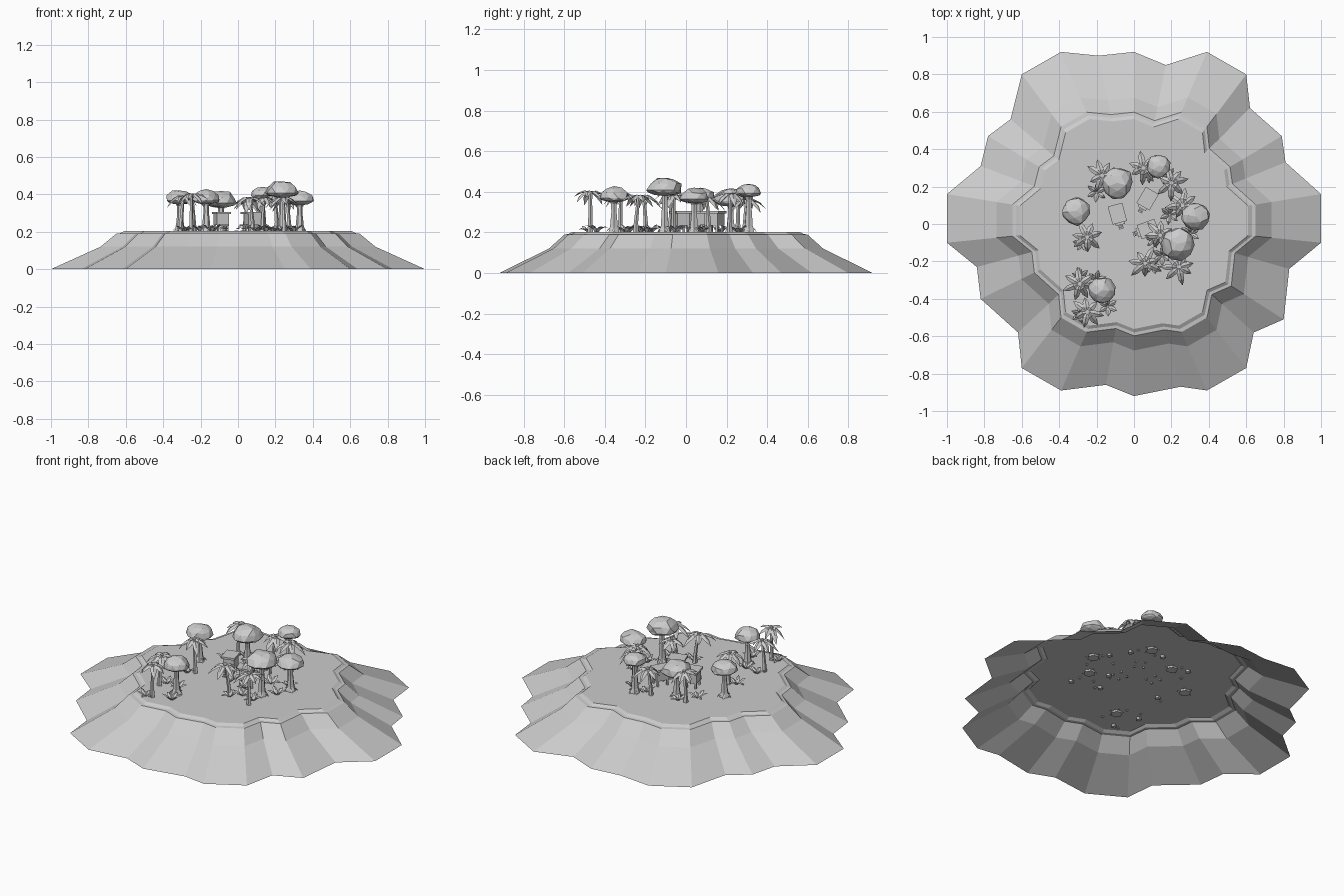
import bpy, bmesh, math, random
from math import sin, cos, pi, radians
from mathutils import Vector, Matrix

random.seed(4)
old = bpy.data.objects.get("Cube")
if old:
    bpy.data.objects.remove(old)

stone = bpy.data.materials.new("pale grey")
stone.use_nodes = True
GREY = (0.6, 0.6, 0.6, 1)
stone.diffuse_color = GREY
stone.node_tree.nodes["Principled BSDF"].inputs["Base Color"].default_value = GREY
GROUND = 0.2


def finish(name, bm):
    mesh = bpy.data.meshes.new(name)
    bm.to_mesh(mesh)
    bm.free()
    mesh.materials.append(stone)
    obj = bpy.data.objects.new(name, mesh)
    bpy.context.collection.objects.link(obj)
    return obj


def bridge(bm, low, high):
    n = len(low)
    for i in range(n):
        j = (i + 1) % n
        bm.faces.new((low[i], low[j], high[j], high[i]))


# Island: scalloped outline lofted inward, open underneath
OUTLINE = [(1, .16), (1, -.1), (.83, -.24), (.8, -.51), (.64, -.58), (.6, -.77),
           (.39, -.89), (.25, -.87), (0, -.92), (-.15, -.86), (-.39, -.89),
           (-.6, -.77), (-.62, -.58), (-.82, -.4), (-.84, -.23), (-1, -.1),
           (-1, .16), (-.82, .31), (-.78, .47), (-.66, .56), (-.6, .8),
           (-.39, .92), (-.19, .9), (0, .92), (.17, .85), (.39, .92),
           (.6, .8), (.62, .62), (.79, .47), (.81, .33)]
RINGS = [(1, 0), (.735, .12), (.65, .19), (.63, .192), (.61, GROUND + .003)]


def island():
    bm = bmesh.new()
    loops = [[bm.verts.new((x * s, y * s, z)) for x, y in reversed(OUTLINE)]
             for s, z in RINGS]
    for low, high in zip(loops, loops[1:]):
        bridge(bm, low, high)
    bm.faces.new(loops[-1])
    finish("island_ground", bm)


def add_trunk(bm, x, y, rings, sides=6, lean=(0, 0)):
    loops = []
    z0, z1 = rings[0][1], rings[-1][1]
    for r, z in rings:
        t = ((z - z0) / (z1 - z0)) ** 2
        loops.append([bm.verts.new((x + lean[0] * t + r * cos(2 * pi * k / sides),
                                    y + lean[1] * t + r * sin(2 * pi * k / sides), z))
                      for k in range(sides)])
    for low, high in zip(loops, loops[1:]):
        bridge(bm, low, high)
    bm.faces.new(loops[-1])
    bm.faces.new(loops[0][::-1])


def add_leaf(bm, origin, angle, length, width, rise, droop):
    # Folded blade: raised midrib with two sagging sides
    out = Vector((cos(angle), sin(angle), 0))
    side = Vector((-out.y, out.x, 0))
    rows = []
    for t, w in ((0, .25), (.35, .9), (.7, .8), (1, .05)):
        mid = origin + out * length * t + Vector((0, 0, rise * t - droop * t * t))
        edge = side * width * w
        sag = Vector((0, 0, -width * w * .5))
        rows.append([bm.verts.new(p) for p in (mid + edge + sag, mid, mid - edge + sag)])
    for a, b in zip(rows, rows[1:]):
        for k in (0, 1):
            bm.faces.new((a[k], a[k + 1], b[k + 1], b[k]))


# Broad trees: flared trunk, branches and a faceted cap
def broad_tree(i, x, y, r, top):
    bm = bmesh.new()
    crown = top - r * .8
    add_trunk(bm, x, y, [(.034, GROUND - .01), (.022, GROUND + .03), (.015, crown - .07),
                         (.016, crown - .03), (.04, crown + .01)])
    for k in range(5):
        a = 2 * pi * k / 5 + i
        add_leaf(bm, Vector((x, y, GROUND + .035)), a, .045, .008, 0, .04)
    finish(f"broad_tree_trunk_{i}", bm)

    bm = bmesh.new()
    bmesh.ops.create_icosphere(bm, subdivisions=2, radius=1)
    for v in bm.verts:
        v.co *= random.uniform(.9, 1.06)
        v.co.z *= .75 if v.co.z > 0 else .3
    bmesh.ops.transform(bm, verts=bm.verts, matrix=Matrix.Translation((x, y, crown))
                        @ Matrix.Rotation(i, 4, 'Z') @ Matrix.Scale(r, 4))
    finish(f"broad_tree_crown_{i}", bm)


# Palms: slim leaning trunk with drooping fronds
def palm(i, x, y, top):
    bm = bmesh.new()
    lean = (random.uniform(-.02, .02), random.uniform(-.02, .02))
    add_trunk(bm, x - lean[0], y - lean[1],
              [(.016, GROUND - .01), (.011, GROUND + .05), (.009, top - .06),
               (.011, top - .015)], 5, lean)
    finish(f"palm_trunk_{i}", bm)
    bm = bmesh.new()
    for k in range(7):
        a = 2 * pi * k / 7 + i + random.uniform(-.15, .15)
        add_leaf(bm, Vector((x, y, top - .02)), a, random.uniform(.07, .1), .019,
                 .045, random.uniform(.07, .11))
    finish(f"palm_fronds_{i}", bm)


# Ground plants: low rosettes of short leaves
def shrub(i, x, y, size):
    bm = bmesh.new()
    for k in range(6):
        add_leaf(bm, Vector((x, y, GROUND - .003)), 2 * pi * k / 6 + i, size, size * .25,
                 size * 1.6, size * random.uniform(.8, 1.3))
    finish(f"shrub_{i}", bm)


def add_box(bm, centre, size):
    bmesh.ops.create_cube(bm, size=1, matrix=Matrix.Translation(centre)
                          @ Matrix.Diagonal((*size, 1)))


# Huts: raised box on posts with an overhanging roof and porch
def hut(i, x, y, turn):
    bm = bmesh.new()
    add_box(bm, (0, 0, .065), (.065, .075, .06))
    add_box(bm, (0, -.005, .1), (.08, .1, .012))
    add_box(bm, (0, -.05, .035), (.05, .035, .01))
    for sx in (-1, 1):
        for sy in (-1, 1):
            add_box(bm, (sx * .026, sy * .03, .02), (.01, .01, .05))
    for k in range(3):
        add_box(bm, (0, -.075 - k * .01, .026 - k * .009), (.025, .009, .005))
    bmesh.ops.transform(bm, verts=bm.verts, matrix=Matrix.Translation((x, y, GROUND))
                        @ Matrix.Rotation(radians(turn), 4, 'Z'))
    finish(f"hut_{i}", bm)


island()

for i, spec in enumerate([(.13, .31, .065, .445), (-.09, .22, .088, .425),
                          (-.31, .07, .078, .43), (.33, .04, .075, .425),
                          (.235, -.105, .09, .48), (-.17, -.355, .075, .43)]):
    broad_tree(i, *spec)

PALMS = [(-.17, .26, .41), (.2, .22, .41), (-.25, -.07, .42), (.06, -.21, .4),
         (.24, -.23, .4), (.14, -.06, .4), (.26, .1, .39), (-.29, -.32, .41),
         (-.25, -.47, .42), (.05, .3, .38)]
for i, spec in enumerate(PALMS):
    palm(i, *spec)

for i, (x, y, z) in enumerate(PALMS):
    shrub(i, x + .04 * cos(i * 2), y + .04 * sin(i * 2), .05)
for i, (x, y) in enumerate([(-.14, -.44), (.15, -.17), (.3, -.05), (-.2, .17), (.19, .05),
                            (-.2, -.3)], len(PALMS)):
    shrub(i, x, y, .055)

for i, spec in enumerate([(-.09, .06, 15), (.075, .14, -30), (.08, -.025, -70)]):
    hut(i, *spec)
